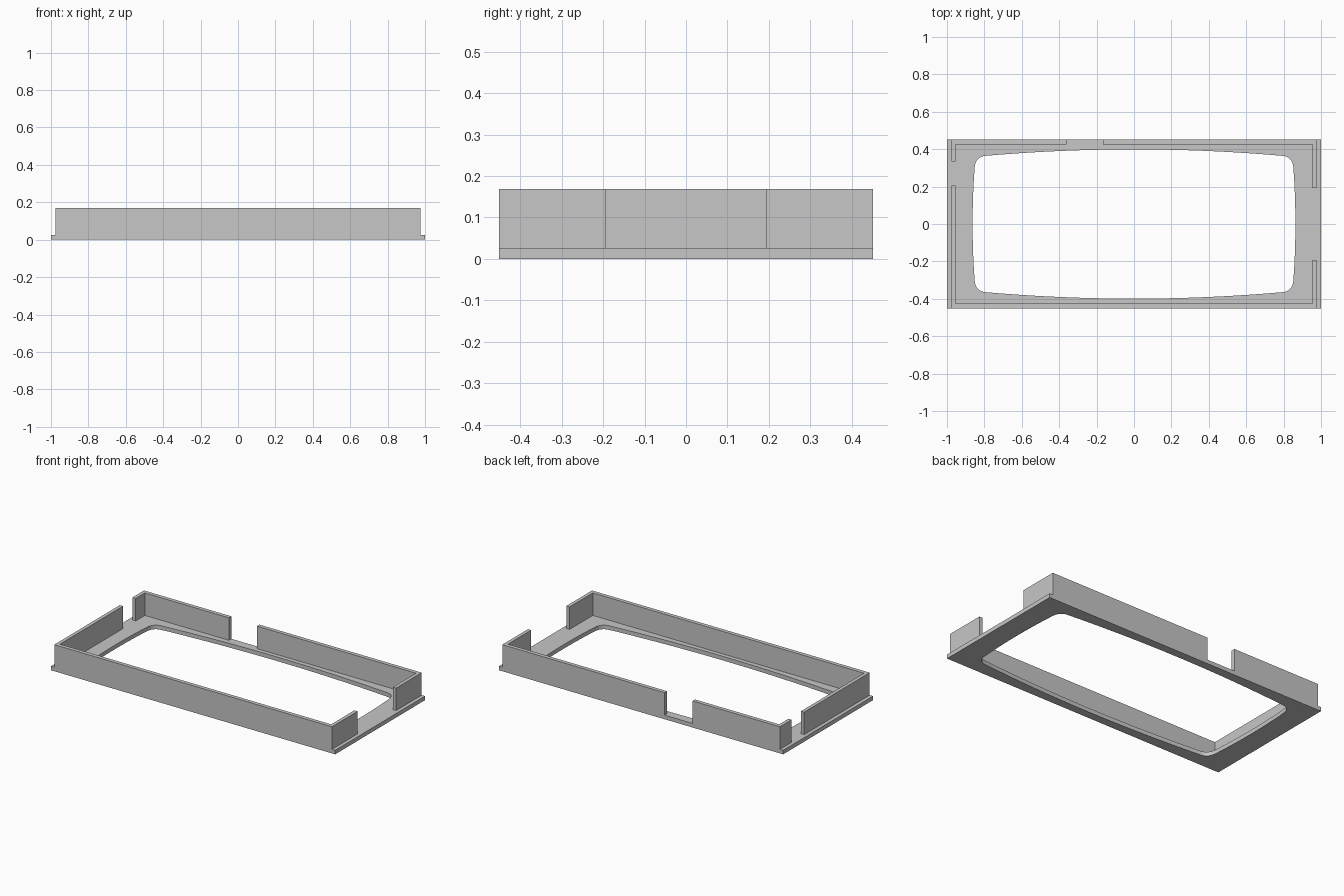
import bpy
import bmesh
from mathutils import Vector

cube = bpy.data.objects.get("Cube")
if cube:
    bpy.data.objects.remove(cube, do_unlink=True)

HALF_X, HALF_Y = 1.0, 0.451        # base plate half size
WALL_X, IN_X, IN_Y = 0.977, 0.954, 0.426   # wall outer and inner faces
PLATE_Z, TOP_Z = 0.026, 0.169

grey = bpy.data.materials.new("light grey")
grey.use_nodes = True
colour = (0.57, 0.57, 0.57, 1)
grey.diffuse_color = colour
grey.node_tree.nodes["Principled BSDF"].inputs["Base Color"].default_value = colour


def extrude_outline(name, loops, z0, z1):
    """Fill the area bounded by closed loops and extrude it from z0 to z1."""
    bm = bmesh.new()
    for loop in loops:
        verts = [bm.verts.new((x, y, z0)) for x, y in loop]
        for i, v in enumerate(verts):
            bm.edges.new((verts[i - 1], v))
    bmesh.ops.triangle_fill(bm, use_beauty=True, edges=bm.edges[:])
    geom = bmesh.ops.extrude_face_region(
        bm, geom=bm.faces[:], use_keep_orig=True)["geom"]
    top = [g for g in geom if isinstance(g, bmesh.types.BMVert)]
    bmesh.ops.translate(bm, verts=top, vec=(0, 0, z1 - z0))
    bmesh.ops.recalc_face_normals(bm, faces=bm.faces[:])
    mesh = bpy.data.meshes.new(name)
    bm.to_mesh(mesh)
    bm.free()
    mesh.materials.append(grey)
    obj = bpy.data.objects.new(name, mesh)
    bpy.context.collection.objects.link(obj)
    return obj


def opening():
    """Bowed rectangle with rounded corners, mirrored from one quarter."""
    a, c, b = Vector((0.80, 0.364)), Vector((0.846, 0.357)), Vector((0.852, 0.303))
    quarter = []
    for i in range(8):
        t = i / 8
        quarter.append((a.x * t, 0.399 - 0.035 * t * t))
    for i in range(9):
        t = i / 8
        quarter.append(tuple(a * (1 - t) ** 2 + c * 2 * t * (1 - t) + b * t * t))
    for i in range(5, -1, -1):
        t = i / 6
        quarter.append((0.863 - 0.011 * t * t, b.y * t))
    lower = [(x, -y) for x, y in reversed(quarter[:-1])]
    right = quarter + lower
    left = [(-x, y) for x, y in reversed(right[1:-1])]
    return right + left


# Base plate with the bowed opening
outer = [(-HALF_X, -HALF_Y), (HALF_X, -HALF_Y), (HALF_X, HALF_Y), (-HALF_X, HALF_Y)]
plate = extrude_outline("base_plate", [outer, opening()], 0, PLATE_Z)
bpy.context.view_layer.objects.active = plate
plate.select_set(True)
bpy.ops.object.shade_smooth_by_angle()


# Upright walls, broken by three gaps
def wall(name, path):
    inner = [(max(-IN_X, min(IN_X, x)), max(-IN_Y, min(IN_Y, y)))
             for x, y in reversed(path)]
    return extrude_outline(name, [path + inner], PLATE_Z, TOP_Z)


W, H = WALL_X, HALF_Y
wall("front_wall", [(-W, 0.207), (-W, -H), (W, -H), (W, -0.193)])
wall("back_left_wall", [(W, 0.193), (W, H), (-0.165, H)])
wall("back_right_wall", [(-0.362, H), (-W, H), (-W, 0.334)])
